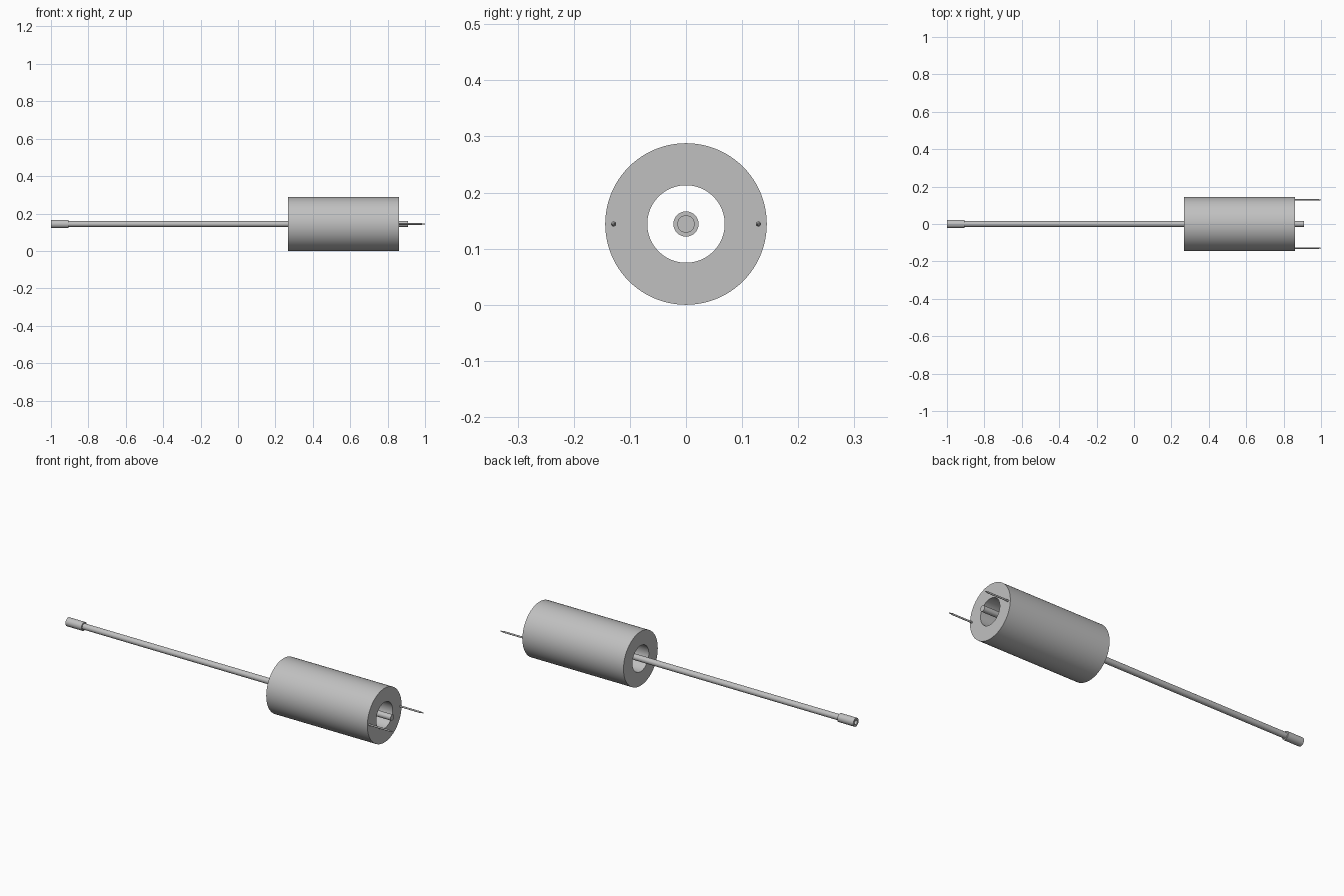
import bpy
import bmesh
from math import radians, tau, cos, sin

cube = bpy.data.objects.get("Cube")
if cube:
    bpy.data.objects.remove(cube, do_unlink=True)

AXIS_Z = 0.144

grey = bpy.data.materials.new("satin grey")
grey.use_nodes = True
colour = (0.53, 0.53, 0.53, 1)
grey.diffuse_color = colour
grey.node_tree.nodes["Principled BSDF"].inputs["Base Color"].default_value = colour


def lathe(name, profile, sides, y=0.0, closed=False):
    """Spin (x, radius) points around a line parallel to x."""
    bm = bmesh.new()
    rings = []
    for x, r in profile:
        rings.append([bm.verts.new((x, r * cos(tau * i / sides), r * sin(tau * i / sides)))
                      for i in range(sides)])
    pairs = list(zip(rings, rings[1:]))
    if closed:
        pairs.append((rings[-1], rings[0]))
    for a, b in pairs:
        for i in range(sides):
            j = (i + 1) % sides
            bm.faces.new((a[i], a[j], b[j], b[i]))
    if not closed:
        bm.faces.new(rings[0])
        bm.faces.new(rings[-1])
    bmesh.ops.recalc_face_normals(bm, faces=bm.faces)
    mesh = bpy.data.meshes.new(name)
    bm.to_mesh(mesh)
    bm.free()
    mesh.materials.append(grey)
    obj = bpy.data.objects.new(name, mesh)
    obj.location = (0, y, AXIS_Z)
    bpy.context.collection.objects.link(obj)
    bpy.ops.object.select_all(action="DESELECT")
    obj.select_set(True)
    bpy.context.view_layer.objects.active = obj
    bpy.ops.object.shade_smooth_by_angle(angle=radians(30))
    return obj


# Thick hollow cylinder
lathe("sleeve", [(0.267, 0.069), (0.267, 0.144), (0.862, 0.144), (0.862, 0.069)], 96, closed=True)

# Long thin rod running through the sleeve
lathe("rod", [(-0.93, 0.0155), (0.908, 0.0155)], 40)

# End ferrule with a blind socket in its tip
lathe("ferrule", [(-0.94, 0.012), (-1.0, 0.012), (-1.0, 0.0225), (-0.906, 0.0225),
                  (-0.906, 0.014)], 40)

# Two pointed contact pins on the sleeve's end face
for side, y in (("front", -0.129), ("back", 0.129)):
    lathe(side + "_pin", [(0.85, 0.0045), (0.98, 0.0045), (1.0, 0.0015)], 20, y=y)
